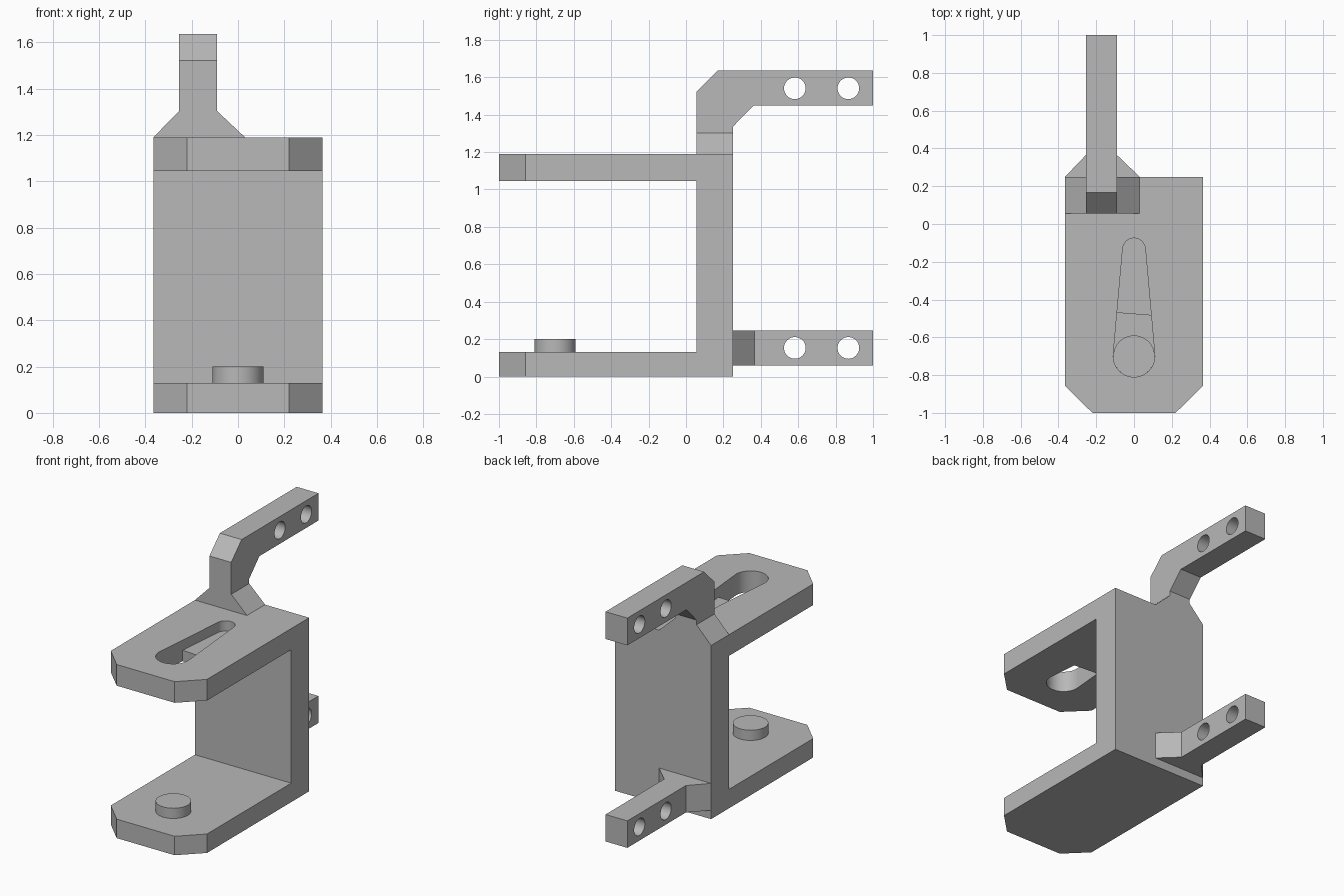
import bpy, bmesh, math
from mathutils import Vector

if "Cube" in bpy.data.objects:
    bpy.data.objects.remove(bpy.data.objects["Cube"])

grey = bpy.data.materials.new("plain_grey")
grey.diffuse_color = (0.48, 0.48, 0.48, 1)
grey.use_nodes = True
grey.node_tree.nodes["Principled BSDF"].inputs["Base Color"].default_value = grey.diffuse_color


def prism(name, outline, axis, lo, hi):
    """Extrude a 2D outline along an axis; outline holds the other two coordinates in order."""
    def place(p, d):
        c = list(p)
        c.insert("xyz".index(axis), d)
        return Vector(c)
    bm = bmesh.new()
    a = [bm.verts.new(place(p, lo)) for p in outline]
    b = [bm.verts.new(place(p, hi)) for p in outline]
    bm.faces.new(a[::-1])
    bm.faces.new(b)
    n = len(outline)
    for i in range(n):
        j = (i + 1) % n
        bm.faces.new((a[i], a[j], b[j], b[i]))
    bmesh.ops.recalc_face_normals(bm, faces=bm.faces)
    me = bpy.data.meshes.new(name)
    bm.to_mesh(me)
    bm.free()
    me.materials.append(grey)
    ob = bpy.data.objects.new(name, me)
    bpy.context.collection.objects.link(ob)
    return ob


def arc(cx, cy, r, a0, a1, n):
    return [(cx + r * math.cos(a0 + (a1 - a0) * i / n),
             cy + r * math.sin(a0 + (a1 - a0) * i / n)) for i in range(n + 1)]


def circle(cx, cy, r, n=48):
    return arc(cx, cy, r, 0, 2 * math.pi, n)[:-1]


def combine(target, other, operation):
    mod = target.modifiers.new("combine", 'BOOLEAN')
    mod.operation = operation
    mod.solver = 'EXACT'
    mod.object = other
    bpy.context.view_layer.objects.active = target
    bpy.ops.object.modifier_apply(modifier=mod.name)
    bpy.data.objects.remove(other)


W, BACK, INNER = 0.365, 0.25, 0.055
ARM_L, ARM_R = -0.255, -0.09

# C-shaped body, with the front corners cut off
body = prism("bracket_body", [(-1, 0), (BACK, 0), (BACK, 1.19), (-1, 1.19), (-1, 1.045),
                              (INNER, 1.045), (INNER, 0.13), (-1, 0.13)], "x", -W, W)
for s in (-1, 1):
    corner = prism("corner_cutter", [(s * 0.22, -1), (s * W, -0.857), (s * (W + 0.145), -0.714),
                                     (s * 0.51, -1.143), (s * 0.075, -1.143)], "z", -0.2, 1.4)
    combine(body, corner, 'DIFFERENCE')

# Tapered slot through the top plate
R1, Y1, R2, Y2 = 0.11, -0.70, 0.06, -0.135
phi = math.asin((R1 - R2) / (Y2 - Y1))
slot = (arc(0, Y2, R2, phi, math.pi - phi, 24)
        + arc(0, Y1, R1, math.pi - phi, 2 * math.pi + phi, 28))
combine(body, prism("slot_cutter", slot, "z", 0.95, 1.3), 'DIFFERENCE')

# Recessed ledge closing the narrow end of the slot
ledge = prism("slot_ledge", [(-0.13, -0.467), (0.13, -0.487), (0.13, -0.04), (-0.13, -0.04)],
              "z", 1.045, 1.12)
combine(body, ledge, 'UNION')

# Round pin on the bottom plate
combine(body, prism("pin", circle(0, Y1, R1), "z", 0.1, 0.2), 'UNION')

# Upper arm: flared foot and cranked bar
foot = prism("upper_arm_foot", [(-W, 1.19), (0.03, 1.19), (ARM_R, 1.303), (ARM_L, 1.303)],
             "y", INNER, BACK)
combine(body, foot, 'UNION')
upper = prism("upper_arm", [(INNER, 1.303), (BACK, 1.303), (BACK, 1.335), (0.36, 1.448), (1, 1.448),
                            (1, 1.635), (0.168, 1.635), (INNER, 1.522)], "x", ARM_L, ARM_R)
combine(body, upper, 'UNION')

# Lower arm with flared root
lower = prism("lower_arm", [(-W, BACK), (0.03, BACK), (ARM_R, 0.365), (ARM_R, 1),
                            (ARM_L, 1), (ARM_L, 0.365)], "z", 0.06, 0.245)
combine(body, lower, 'UNION')

# Pairs of cross holes in both arms
for z in (0.153, 1.541):
    for y in (0.582, 0.868):
        combine(body, prism("hole_cutter", circle(y, z, 0.058, 32), "x", -0.4, 0.1), 'DIFFERENCE')

# Smooth the round walls, keep the edges sharp
bpy.ops.object.select_all(action='DESELECT')
body.select_set(True)
bpy.context.view_layer.objects.active = body
bpy.ops.object.shade_smooth_by_angle(angle=math.radians(25))
